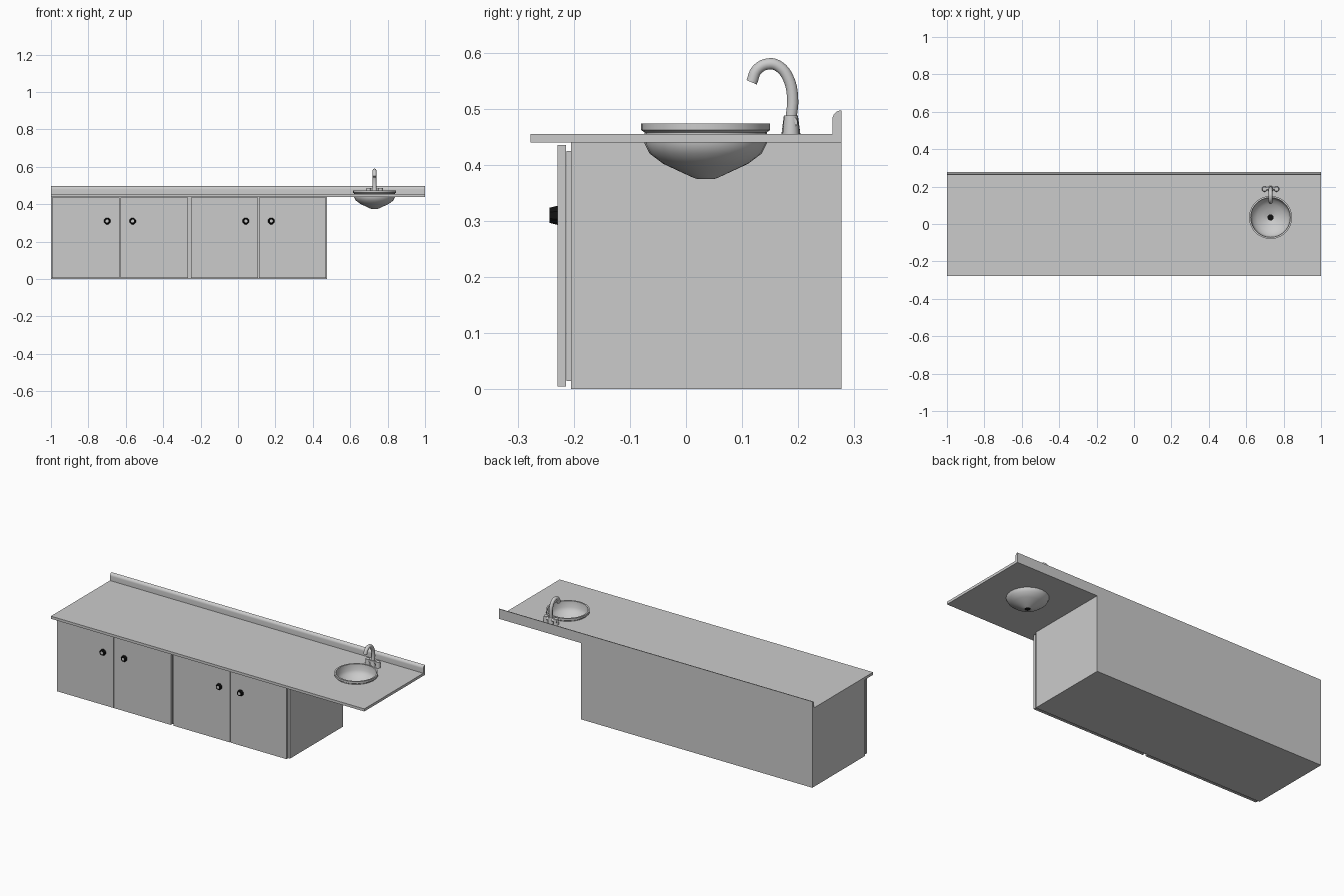
import bpy, bmesh, math
from mathutils import Matrix, Vector

cube = bpy.data.objects.get("Cube")
if cube:
    bpy.data.objects.remove(cube, do_unlink=True)


def material(name, value):
    m = bpy.data.materials.new(name)
    m.use_nodes = True
    colour = (value, value, value, 1)
    m.diffuse_color = colour
    m.node_tree.nodes["Principled BSDF"].inputs["Base Color"].default_value = colour
    return m


GREY = material("light grey", 0.6)
BLACK = material("black", 0.005)


def finish(name, bm, mat, smooth=False):
    bmesh.ops.recalc_face_normals(bm, faces=bm.faces)
    mesh = bpy.data.meshes.new(name)
    bm.to_mesh(mesh)
    bm.free()
    mesh.materials.append(mat)
    ob = bpy.data.objects.new(name, mesh)
    bpy.context.collection.objects.link(ob)
    if smooth:
        shade(ob)
    return ob


def activate(ob):
    bpy.ops.object.select_all(action="DESELECT")
    ob.select_set(True)
    bpy.context.view_layer.objects.active = ob


def shade(ob):
    activate(ob)
    bpy.ops.object.shade_smooth_by_angle(angle=math.radians(40))


def box(name, x, y, z, mat=GREY):
    bm = bmesh.new()
    lo, hi = Vector((x[0], y[0], z[0])), Vector((x[1], y[1], z[1]))
    bmesh.ops.create_cube(bm, size=1, matrix=Matrix.Translation((lo + hi) / 2) @ Matrix.Diagonal((*(hi - lo), 1)))
    return finish(name, bm, mat)


def cone(name, centre, r1, r2, depth, mat=GREY, sides=20, rot=Matrix(), smooth=True):
    bm = bmesh.new()
    bmesh.ops.create_cone(bm, cap_ends=True, segments=sides, radius1=r1, radius2=r2, depth=depth,
                          matrix=Matrix.Translation(centre) @ rot)
    return finish(name, bm, mat, smooth)


# Cabinet body
BACK = 0.277
box("cabinet_body", (-1, 0.475), (-0.205, BACK), (0, 0.44))

# Two pairs of doors, each door with a thin backing panel and a knob
TO_FRONT = Matrix.Rotation(math.pi / 2, 4, "X")
EIGHTH = Matrix.Rotation(math.pi / 8, 4, "Z")
for side, x0, x1 in (("right", -0.995, -0.268), ("left", -0.25, 0.47)):
    mid = (x0 + x1) / 2
    for part, a, b, s in (("outer", x0, mid - 0.002, -1), ("inner", mid + 0.002, x1, 1)):
        label = f"{side}_{part}"
        box(label + "_door", (a, b), (-0.229, -0.214), (0.005, 0.435))
        box(label + "_door_backing", (a + 0.008, b - 0.008), (-0.213, -0.204), (0.015, 0.425))
        knob = cone(label + "_knob", (mid + s * 0.068, -0.236, 0.31), 0.0185, 0.0145, 0.015,
                    BLACK, 8, TO_FRONT @ EIGHTH, False)
        # Pale inset centre on the knob face
        bm = bmesh.new()
        bm.from_mesh(knob.data)
        face = min(bm.faces, key=lambda f: f.calc_center_median().y)
        bmesh.ops.inset_individual(bm, faces=[face], thickness=0.006)
        face.material_index = 1
        bm.to_mesh(knob.data)
        bm.free()
        knob.data.materials.append(GREY)

# Worktop with a round opening for the basin
BX, BY = 0.73, 0.035
worktop = box("worktop", (-1, 1), (-BACK, BACK), (0.44, 0.455))
cutter = cone("basin_cutter", (BX, BY, 0.45), 0.107, 0.107, 0.1, sides=32)
cut = worktop.modifiers.new("basin_opening", "BOOLEAN")
cut.operation = "DIFFERENCE"
cut.solver = "EXACT"
cut.object = cutter
activate(worktop)
bpy.ops.object.modifier_apply(modifier=cut.name)
bpy.data.objects.remove(cutter, do_unlink=True)

# Splashback with a rounded front top edge
R = 0.016
profile = [(BACK, 0.455), (BACK - R, 0.455)]
for i in range(7):
    t = math.pi / 2 * i / 6
    profile.append((BACK - R * math.cos(t), 0.481 + R * math.sin(t)))
bm = bmesh.new()
end = bm.faces.new([bm.verts.new((-1, y, z)) for y, z in profile])
ext = bmesh.ops.extrude_face_region(bm, geom=[end])
bmesh.ops.translate(bm, verts=[v for v in ext["geom"] if isinstance(v, bmesh.types.BMVert)], vec=(2, 0, 0))
finish("splashback", bm, GREY, True)

# Basin: a closed shell profile turned about its axis, open at the drain
shell = [(0.016, 0.375), (0.022, 0.377), (0.046, 0.388), (0.076, 0.402), (0.1, 0.42), (0.109, 0.438),
         (0.109, 0.458), (0.115, 0.462), (0.115, 0.474), (0.106, 0.474),
         (0.103, 0.44), (0.094, 0.424), (0.072, 0.407), (0.044, 0.394), (0.016, 0.385)]
bm = bmesh.new()
ring = [bm.verts.new((BX + r, BY, z)) for r, z in shell]
edges = [bm.edges.new((ring[i], ring[i - 1])) for i in range(len(ring))]
bmesh.ops.spin(bm, geom=ring + edges, cent=(BX, BY, 0), axis=(0, 0, 1), angle=math.tau, steps=28)
bmesh.ops.remove_doubles(bm, verts=bm.verts, dist=0.0002)
finish("basin", bm, GREY, True)
cone("drain", (BX, BY, 0.381), 0.0165, 0.0165, 0.009, BLACK)

# Tap: central base, two side valves and a joining bar
TY = 0.187
cone("tap_base", (BX, TY, 0.471), 0.017, 0.0125, 0.034)
for side, s in (("right", -1), ("left", 1)):
    cone(side + "_tap_valve", (BX + s * 0.032, TY, 0.471), 0.015, 0.012, 0.034)
cone("tap_bar", (BX, TY + 0.003, 0.476), 0.009, 0.009, 0.086, rot=Matrix.Rotation(math.pi / 2, 4, "Y"))

# Curved spout
path = [(0.187, 0.48), (0.19, 0.52), (0.182, 0.555), (0.166, 0.575), (0.149, 0.58), (0.127, 0.57), (0.117, 0.547)]
curve = bpy.data.curves.new("tap_spout", "CURVE")
curve.dimensions = "3D"
curve.bevel_depth = 0.0105
curve.bevel_resolution = 3
curve.resolution_u = 4
curve.use_fill_caps = True
spline = curve.splines.new("BEZIER")
spline.bezier_points.add(len(path) - 1)
for p, (y, z) in zip(spline.bezier_points, path):
    p.co = (BX, y, z)
    p.handle_left_type = p.handle_right_type = "AUTO"
curve.materials.append(GREY)
spout = bpy.data.objects.new("tap_spout", curve)
bpy.context.collection.objects.link(spout)
activate(spout)
bpy.ops.object.convert(target="MESH")
shade(bpy.context.view_layer.objects.active)
